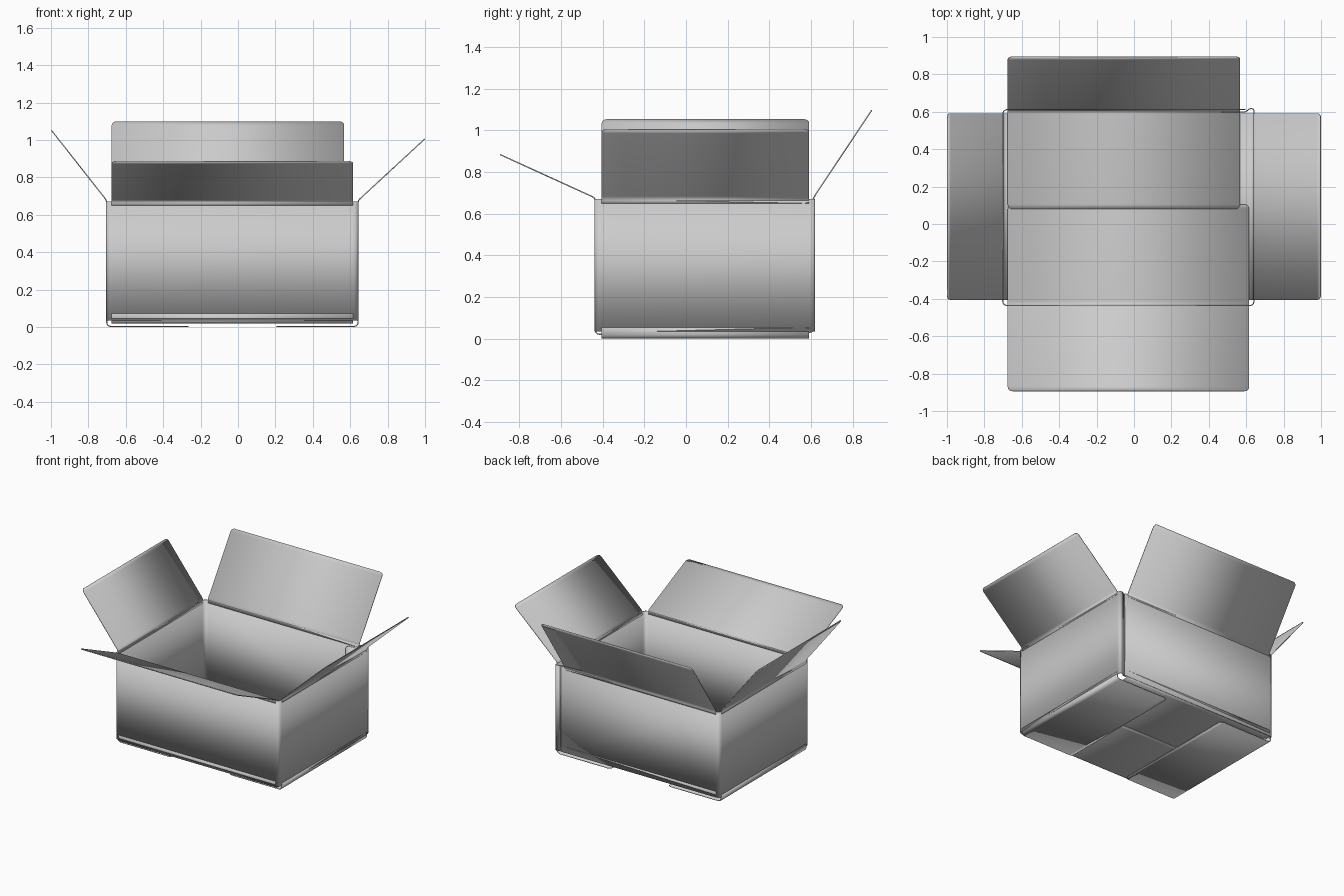
import bpy, bmesh, math
from mathutils import Vector

if "Cube" in bpy.data.objects:
    bpy.data.objects.remove(bpy.data.objects["Cube"])

T = 0.006  # cardboard thickness


def rounded(points, d, n=6):
    """Polyline with each inner corner replaced by a soft bend."""
    pts = [Vector(p) for p in points]
    out = [pts[0]]
    for a, c, b in zip(pts, pts[1:], pts[2:]):
        p = c + (a - c).normalized() * min(d, (a - c).length * 0.5)
        q = c + (b - c).normalized() * min(d, (b - c).length * 0.5)
        for i in range(n + 1):
            t = i / n
            out.append(p * (1 - t) ** 2 + c * 2 * t * (1 - t) + q * t * t)
    out.append(pts[-1])
    return out


def sheet(name, profile, lo, hi, place, r=0.0):
    """Sweep a profile from lo to hi; r rounds the two corners at its far end."""
    rows = [(p, 0.0) for p in profile]
    if r:
        end = profile[-1]
        back = (profile[-2] - end).normalized()
        rows.pop()
        for i in range(6):
            a = math.pi / 2 * i / 5
            rows.append((end + back * r * (1 - math.sin(a)), r * (1 - math.cos(a))))
    bm = bmesh.new()
    prev = None
    for p, inset in rows:
        pair = [bm.verts.new(place(p, lo + inset)), bm.verts.new(place(p, hi - inset))]
        if prev:
            bm.faces.new((prev[0], prev[1], pair[1], pair[0]))
        prev = pair
    me = bpy.data.meshes.new(name)
    bm.to_mesh(me)
    bm.free()
    ob = bpy.data.objects.new(name, me)
    bpy.context.collection.objects.link(ob)
    mod = ob.modifiers.new("thickness", 'SOLIDIFY')
    mod.thickness = T
    mod.offset = 0
    bpy.ops.object.select_all(action='DESELECT')
    bpy.context.view_layer.objects.active = ob
    ob.select_set(True)
    bpy.ops.object.shade_smooth_by_angle(angle=math.radians(35))
    return ob


def along_x(p, s): return (s, p.x, p.y)
def along_y(p, s): return (p.x, s, p.y)
def along_z(p, s): return (p.x, p.y, s)


L, R, F, B = -0.702, 0.642, -0.437, 0.612   # wall centre lines
TOP, LOW = 0.67, 0.035

# four walls, one strip wrapped round the corners
walls = rounded([(0.595, B), (L, B), (L, F), (R, F), (R, 0.57)], 0.03)
# curled corner that tucks behind the back wall
curl = rounded([(R, 0.57), (R, 0.617), (0.615, 0.617), (0.60, 0.599), (0.57, 0.599)], 0.025)
sheet("walls", walls + curl[1:], LOW, TOP, along_z)

# glue tab inside the back wall
sheet("glue_tab", [Vector((0.58, 0.599)), Vector((0.465, 0.599))], 0.06, 0.645, along_z, 0.03)

# open top flaps: name, wall position, tip, span, direction of span
top_flaps = [
    ("front_top_flap", F, (-0.893, 0.884), (-0.675, 0.615), along_x),
    ("back_top_flap", B, (0.893, 1.098), (-0.675, 0.568), along_x),
    ("left_top_flap", L, (-0.998, 1.052), (-0.405, 0.592), along_y),
    ("right_top_flap", R, (0.998, 1.005), (-0.405, 0.592), along_y),
]
for name, w, tip, span, place in top_flaps:
    sheet(name, rounded([(w, TOP - 0.02), (w, TOP + 0.006), tip], 0.015), *span, place, 0.025)

# closed bottom flaps: name, wall position, inner edge, height, span, direction of span
bottom_flaps = [
    ("back_bottom_flap", B, 0.08, 0.029, (-0.675, 0.568), along_x),
    ("front_bottom_flap", F, 0.105, 0.021, (-0.675, 0.615), along_x),
    ("left_bottom_flap", L, -0.265, 0.003, (-0.405, 0.592), along_y),
    ("right_bottom_flap", R, 0.205, 0.003, (-0.405, 0.592), along_y),
]
for name, w, inner, z, span, place in bottom_flaps:
    sheet(name, rounded([(w, z + 0.05), (w, z), (inner, z)], 0.025), *span, place, 0.025)
